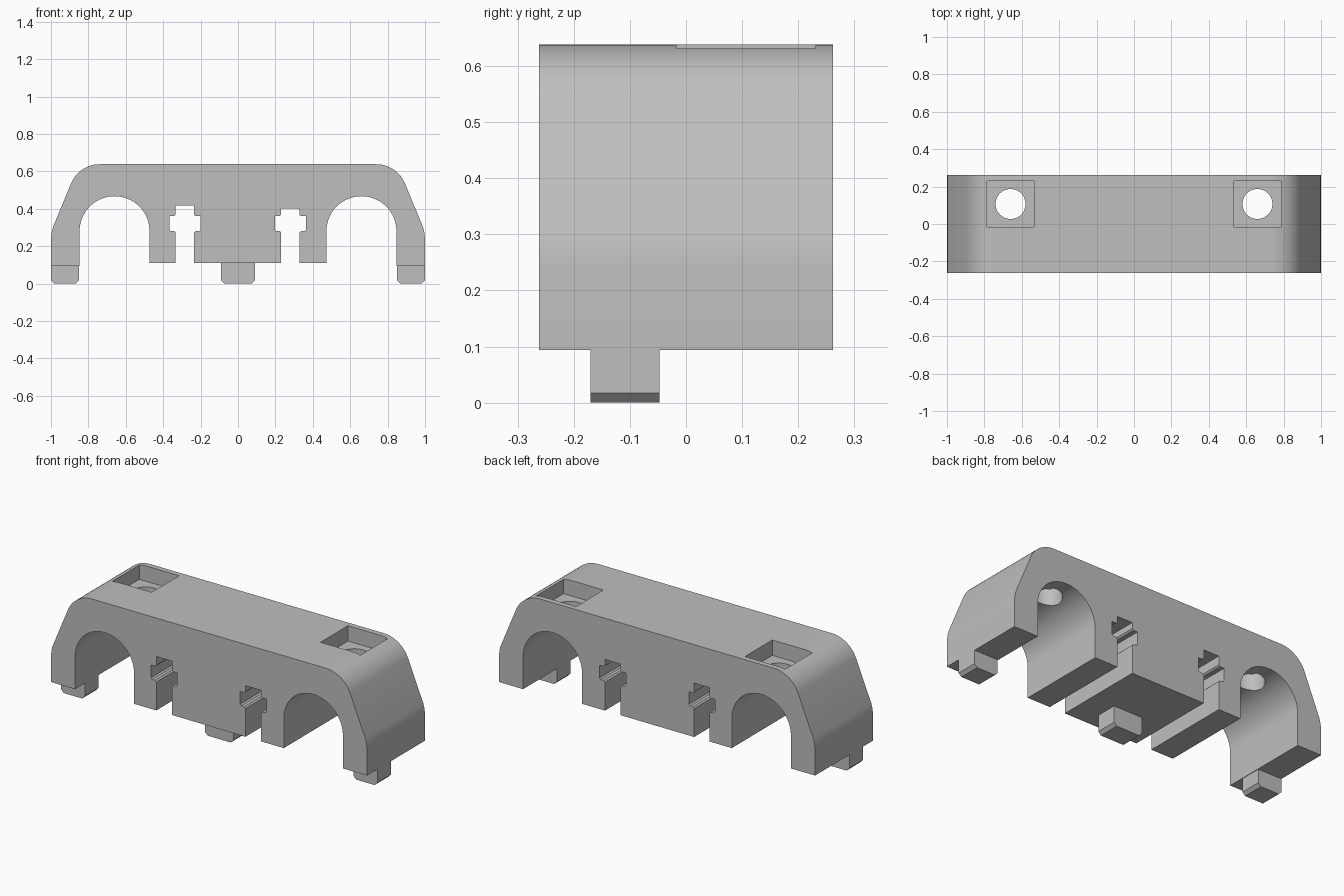
import bpy
import bmesh
from math import sin, cos, pi, radians

cube = bpy.data.objects.get("Cube")
if cube:
    bpy.data.objects.remove(cube, do_unlink=True)

DEPTH, TOP = 0.262, 0.638
HOLE_X, HOLE_Y = 0.66, 0.107

grey = bpy.data.materials.new("plain grey")
grey.use_nodes = True
colour = (0.52, 0.52, 0.52, 1)
grey.diffuse_color = colour
grey.node_tree.nodes["Principled BSDF"].inputs["Base Color"].default_value = colour


def arc(cx, cz, r, start, end, steps):
    angles = [radians(start + (end - start) * i / steps) for i in range(steps + 1)]
    return [(cx + r * cos(a), cz + r * sin(a)) for a in angles]


def prism(name, outline, y0, y1):
    """Extrude an x-z outline from y0 to y1."""
    bm = bmesh.new()
    face = bm.faces.new([bm.verts.new((x, y0, z)) for x, z in outline])
    moved = bmesh.ops.extrude_face_region(bm, geom=[face])["geom"]
    bmesh.ops.translate(bm, vec=(0, y1 - y0, 0),
                        verts=[v for v in moved if isinstance(v, bmesh.types.BMVert)])
    bmesh.ops.recalc_face_normals(bm, faces=bm.faces)
    mesh = bpy.data.meshes.new(name)
    bm.to_mesh(mesh)
    bm.free()
    mesh.materials.append(grey)
    obj = bpy.data.objects.new(name, mesh)
    bpy.context.collection.objects.link(obj)
    return obj


def activate(obj):
    bpy.ops.object.select_all(action='DESELECT')
    obj.select_set(True)
    bpy.context.view_layer.objects.active = obj


def half_outline(side, slot_x, slot_top):
    """Shoulder, leg, wheel arch and keyed slot of one half, outside to inside."""
    pts = arc(0.74, TOP - 0.165, 0.165, 90, 22.4, 14)
    pts += [(0.989, 0.303), (0.996, 0.275), (1, 0.24), (1, 0.094), (0.847, 0.094)]
    pts += arc(HOLE_X, 0.28, 0.187, 0, 180, 40)
    pts += [(0.473, 0.11)]
    key = [(0.049, 0.11), (0.049, 0.272), (0.057, 0.28), (0.075, 0.28), (0.083, 0.288),
           (0.083, 0.36), (0.057, 0.36), (0.049, 0.368), (0.049, slot_top)]
    pts += [(slot_x + x, z) for x, z in key]
    pts += [(slot_x - x, z) for x, z in reversed(key)]
    return [(side * x, z) for x, z in pts]


# Main arched body
right = half_outline(1, 0.28, 0.402)
left = half_outline(-1, 0.284, 0.418)
body = prism("arched_body", right + left[::-1], -DEPTH, DEPTH)

# Square pockets with a round through hole
cutters = []
for s in (-1, 1):
    x0, x1 = HOLE_X - 0.126, HOLE_X + 0.126
    box = [(s * x0, 0.55), (s * x1, 0.55), (s * x1, 0.8), (s * x0, 0.8)]
    cutters.append(prism("pocket_cutter", box, -0.017, 0.231))
    bpy.ops.mesh.primitive_cylinder_add(vertices=48, radius=0.08, depth=0.3,
                                        location=(s * HOLE_X, HOLE_Y, 0.5))
    hole = bpy.context.object
    hole.name = "hole_cutter"
    hole.data.materials.append(grey)
    cutters.append(hole)

for cutter in cutters:
    cutter.hide_render = True
    activate(body)
    mod = body.modifiers.new("cut", 'BOOLEAN')
    mod.operation = 'DIFFERENCE'
    mod.solver = 'EXACT'
    mod.object = cutter
    bpy.ops.object.modifier_apply(modifier=mod.name)
for cutter in cutters:
    bpy.data.objects.remove(cutter, do_unlink=True)

activate(body)
bpy.ops.object.shade_smooth_by_angle(angle=radians(30))

# Locating feet with chamfered lower edges
for name, x0, x1, top in (("left_foot", 0.85, 1, 0.094),
                          ("right_foot", -1, -0.85, 0.094),
                          ("centre_foot", -0.09, 0.09, 0.11)):
    c = 0.017
    prism(name, [(x0 + c, 0), (x1 - c, 0), (x1, c), (x1, top), (x0, top), (x0, c)],
          -0.17, -0.047)
